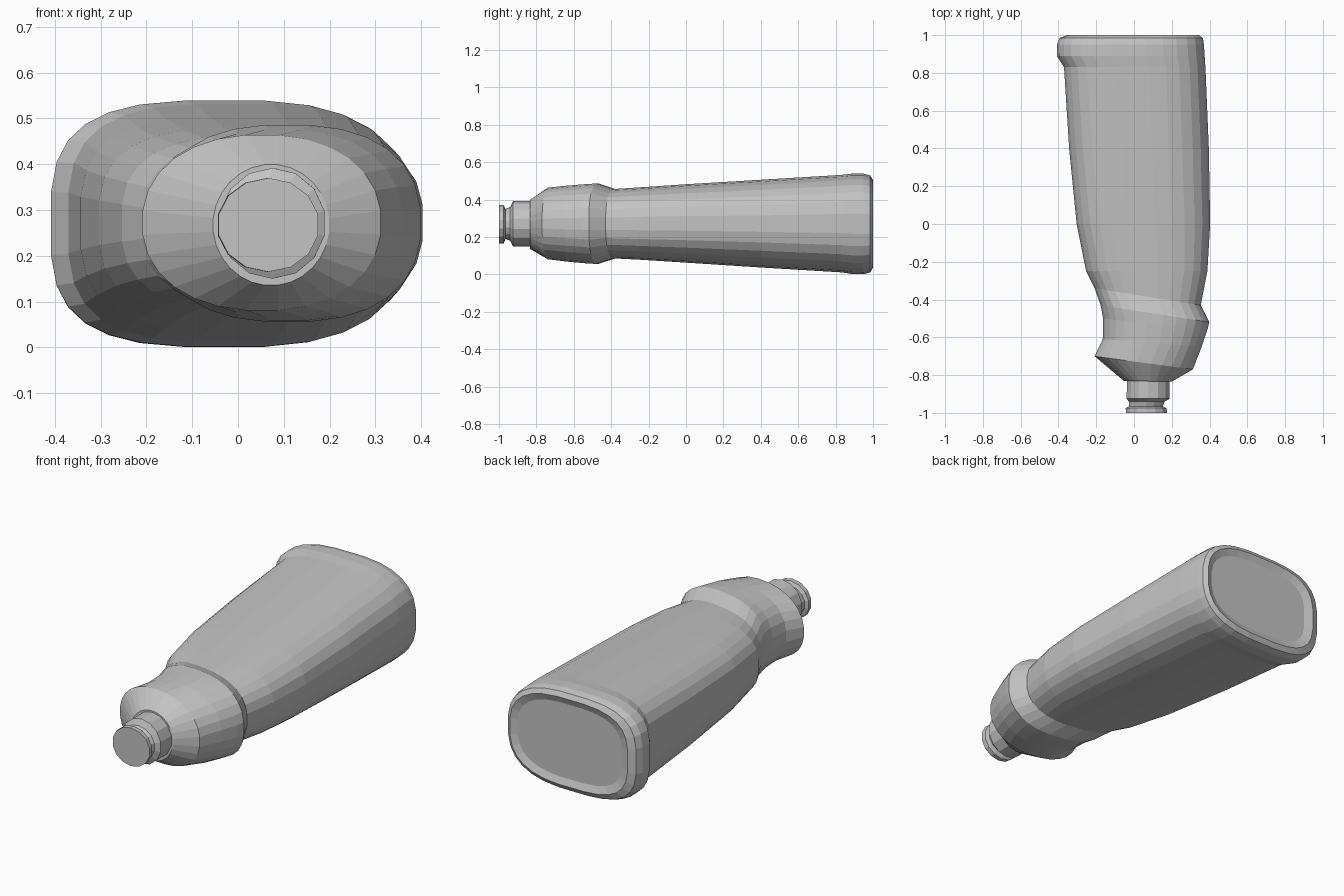
import bpy, bmesh, math

grey = bpy.data.materials.new("plain grey")
grey.diffuse_color = (0.55, 0.55, 0.55, 1)


def power(v, n):
    return math.copysign(abs(v) ** (2 / n), v)


def section(xl, yl, xr, yr, z0, z1, nl, nr, sides):
    """Rounded cross-section, tilted so it runs from (xl, yl) to (xr, yr)."""
    cx, cz, h = (xl + xr) / 2, (z0 + z1) / 2, (z1 - z0) / 2
    pts = []
    for i in range(sides):
        a = 2 * math.pi * (i + 0.5) / sides
        c, s = math.cos(a), math.sin(a)
        n = nr if c > 0 else nl
        x = cx + (xr - xl) / 2 * power(c, n)
        y = yl + (yr - yl) * (x - xl) / (xr - xl)
        pts.append((x, y, cz + h * power(s, n)))
    return pts


def loft(name, stations, sides, fill_first=False, fill_last=False):
    """Skin a row of cross-sections into one faceted object."""
    bm = bmesh.new()
    rings = [[bm.verts.new(p) for p in section(*s, sides)] for s in stations]
    for a, b in zip(rings, rings[1:]):
        for i in range(sides):
            j = (i + 1) % sides
            bm.faces.new((a[i], a[j], b[j], b[i]))
    if fill_first:
        bm.faces.new(rings[0])
    if fill_last:
        bm.faces.new(rings[-1])
    bmesh.ops.recalc_face_normals(bm, faces=bm.faces)
    mesh = bpy.data.meshes.new(name)
    bm.to_mesh(mesh)
    bm.free()
    mesh.materials.append(grey)
    ob = bpy.data.objects.new(name, mesh)
    bpy.context.collection.objects.link(ob)
    return ob


# Stations: left x, left y, right x, right y, bottom z, top z, left and right squareness
waist = (-0.21, -0.34, 0.355, -0.43, 0.085, 0.457, 2.6, 2.5)

# Long body, with a lip at the flat end
loft("bottle_body", [
    (-0.31, 0.985, 0.31, 0.985, 0.07, 0.47, 3.2, 2.7),
    (-0.355, 1.00, 0.345, 1.00, 0.035, 0.505, 3.2, 2.7),
    (-0.395, 0.985, 0.367, 0.985, 0.01, 0.53, 3.2, 2.7),
    (-0.41, 0.95, 0.372, 0.95, 0.0, 0.54, 3.2, 2.7),
    (-0.41, 0.89, 0.376, 0.89, 0.001, 0.54, 3.2, 2.7),
    (-0.372, 0.83, 0.38, 0.83, 0.01, 0.533, 3.2, 2.7),
    (-0.345, 0.40, 0.398, 0.40, 0.036, 0.507, 3.1, 2.6),
    (-0.305, 0.00, 0.405, 0.00, 0.062, 0.483, 3.0, 2.6),
    (-0.255, -0.25, 0.39, -0.25, 0.078, 0.466, 2.8, 2.6),
    waist,
], 28, fill_first=True)

# Collar with a slanted ridge and a pinched left side
loft("collar", [
    waist,
    (-0.178, -0.43, 0.40, -0.52, 0.055, 0.487, 2.5, 2.4),
    (-0.165, -0.50, 0.39, -0.56, 0.058, 0.484, 2.4, 2.3),
    (-0.167, -0.61, 0.36, -0.65, 0.067, 0.476, 2.3, 2.3),
    (-0.21, -0.70, 0.313, -0.77, 0.08, 0.465, 2.2, 2.2),
    (-0.055, -0.83, 0.20, -0.835, 0.135, 0.40, 2.0, 2.0),
], 28, fill_last=True)

# Round nozzle: stem, groove and tip
nozzle = [  # y, left x, right x, bottom z, top z
    (-0.82, -0.04, 0.192, 0.15, 0.392),
    (-0.925, -0.042, 0.192, 0.15, 0.392),
    (-0.94, -0.03, 0.165, 0.18, 0.36),
    (-0.965, -0.03, 0.155, 0.19, 0.35),
    (-0.975, -0.047, 0.175, 0.165, 0.37),
    (-1.00, -0.045, 0.178, 0.165, 0.37),
]
loft("nozzle", [(xl, y, xr, y, z0, z1, 2, 2) for y, xl, xr, z0, z1 in nozzle],
     14, fill_first=True, fill_last=True)
